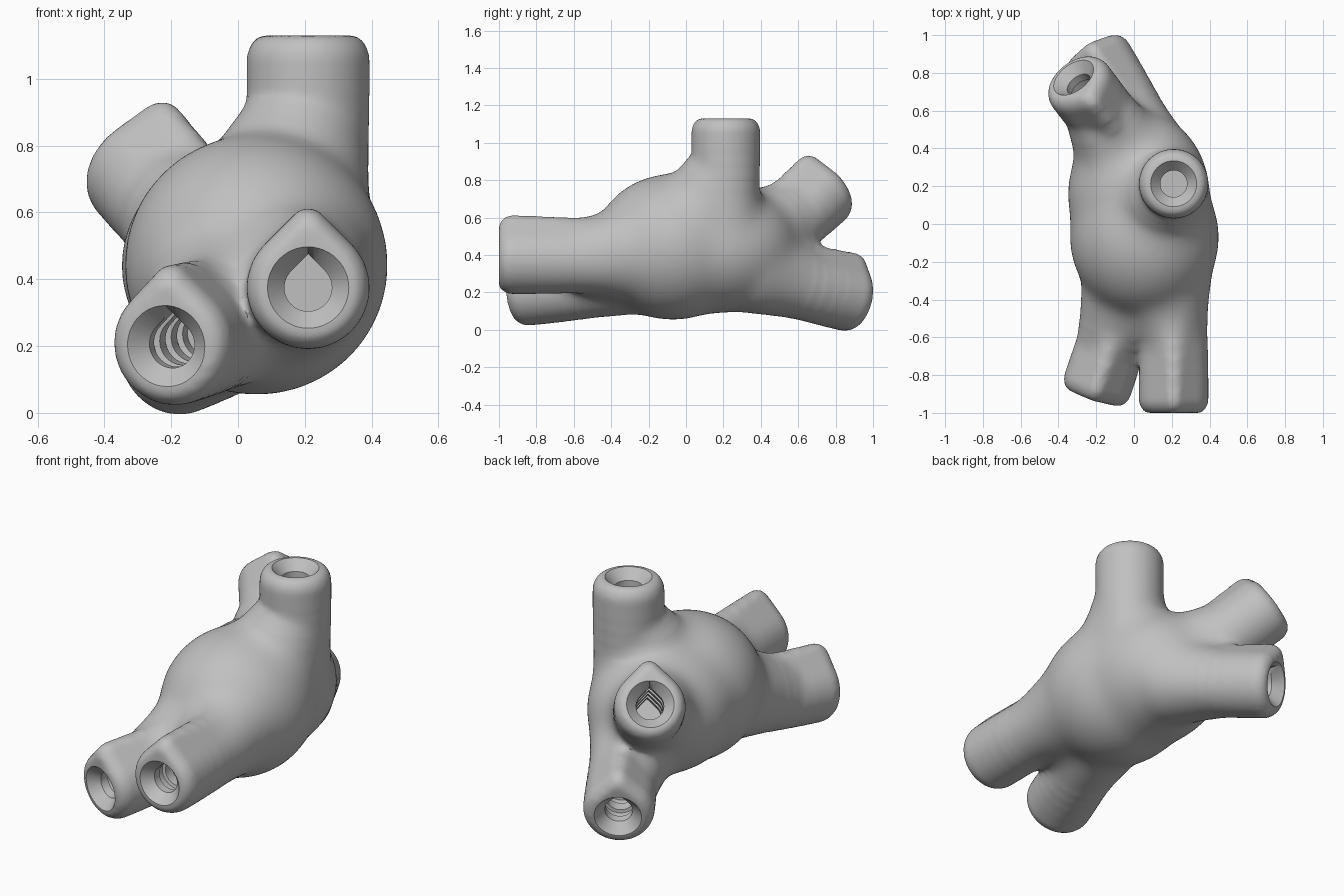
import bpy, bmesh, math
from mathutils import Vector, Matrix

if bpy.data.objects.get("Cube"):
    bpy.data.objects.remove(bpy.data.objects["Cube"])

UP = Vector((0, 0, 1))
SIDES = 48

# Each tube: end centre, outward direction, length, pointed top,
# then its flared root: start depth, root centre, root radius
TUBES = [
    ((0.21, 0.213, 1.13), (0, 0, 1), 0.6, False, 0.23, (0.135, 0.11, 0.64), 0.28),
    ((0.21, -1.0, 0.375), (0, -1, 0), 0.9, True, 0.36, (0.12, -0.15, 0.43), 0.32),
    ((-0.215, -0.92, 0.2), (-0.31, -0.94, -0.09), 0.8, True, 0.25, (0.0, -0.22, 0.37), 0.28),
    ((-0.32, 0.775, 0.765), (-0.5, 0.65, 0.57), 0.6, True, 0.22, (-0.02, 0.30, 0.46), 0.29),
    ((-0.222, 0.925, 0.162), (-0.5, 0.84, -0.2), 0.7, True, 0.22, (0.06, 0.35, 0.33), 0.25),
]
# Distance behind the end, radius
OUTER = [(0.0, 0.142), (0.012, 0.16), (0.03, 0.174), (0.06, 0.184)]


def bore_profile():
    """Round countersink, then a ribbed blind bore: depth, radius, pointed."""
    rings = [(-0.02, 0.138, False), (0.0, 0.122, False), (0.055, 0.071, True)]
    for i in range(3):
        z = 0.1 + 0.11 * i
        rings += [(z, 0.071, True), (z + 0.004, 0.088, True),
                  (z + 0.05, 0.088, True), (z + 0.054, 0.071, True)]
    return rings + [(0.42, 0.071, True)]


def outline(radius, pointed, limit):
    """Circle, or a drop shape with a 45 degree roof on its upper side."""
    pts = []
    for i in range(SIDES):
        a = 2 * math.pi * i / SIDES
        off = min(a, 2 * math.pi - a)
        r = radius
        if pointed and off < math.pi / 4:
            r = min(radius / math.cos(math.pi / 4 - off), limit * radius / math.cos(off))
        pts.append((r * math.sin(a), r * math.cos(a)))
    return pts


def add_tube(bm, end, direction, rings, limit):
    """Loft a closed tube backwards from its end."""
    end, d = Vector(end), Vector(direction).normalized()
    side = d.cross(UP)
    side = side.normalized() if side.length > 0.01 else Vector((1, 0, 0))
    up = side.cross(d)
    loops = []
    for depth, radius, pointed in rings:
        loops.append([bm.verts.new(end - d * depth + side * x + up * y)
                      for x, y in outline(radius, pointed, limit)])
    faces = [bm.faces.new(loops[0]), bm.faces.new(loops[-1][::-1])]
    for a, b in zip(loops, loops[1:]):
        for i in range(SIDES):
            j = (i + 1) % SIDES
            faces.append(bm.faces.new((a[i], b[i], b[j], a[j])))
    bmesh.ops.recalc_face_normals(bm, faces=faces)


def add_flare(bm, start, root, radius):
    """Cone that widens from a tube into the core."""
    axis = root - start
    place = Matrix.LocRotScale((start + root) / 2, axis.to_track_quat('Z', 'Y'), None)
    bmesh.ops.create_cone(bm, cap_ends=True, segments=SIDES, radius1=0.172,
                          radius2=radius, depth=axis.length, matrix=place)


def make_object(name, bm):
    mesh = bpy.data.meshes.new(name)
    bm.to_mesh(mesh)
    bm.free()
    obj = bpy.data.objects.new(name, mesh)
    bpy.context.collection.objects.link(obj)
    return obj


def apply_modifiers(obj):
    bpy.context.view_layer.update()
    graph = bpy.context.evaluated_depsgraph_get()
    mesh = bpy.data.meshes.new_from_object(obj.evaluated_get(graph))
    obj.modifiers.clear()
    obj.data = mesh


# Swollen core and five flared tubes
bm = bmesh.new()
for centre, radii in [((0.055, -0.07, 0.443), (0.4, 0.43, 0.395)),
                      ((0.025, 0.16, 0.44), (0.38, 0.44, 0.355))]:
    bmesh.ops.create_uvsphere(bm, u_segments=48, v_segments=32, radius=1,
                              matrix=Matrix.LocRotScale(Vector(centre), None, Vector(radii)))
for end, d, length, pointed, depth, root, radius in TUBES:
    rings = [(z, r, pointed) for z, r in OUTER] + [(length, 0.184, pointed)]
    add_tube(bm, end, d, rings, 1.3)
    add_flare(bm, Vector(end) - Vector(d).normalized() * depth, Vector(root), radius)
hub = make_object("connector_hub", bm)

# Fuse into one skin
fuse = hub.modifiers.new("fuse", 'REMESH')
fuse.mode = 'VOXEL'
fuse.voxel_size = 0.014
apply_modifiers(hub)

# Blend the junctions strongly and the tube ends lightly
bm = bmesh.new()
bm.from_mesh(hub.data)
ends = [Vector(t[0]) for t in TUBES]
for reach, passes in [(0, 3), (0.26, 10), (0.31, 15), (0.37, 25), (0.43, 25)]:
    verts = [v for v in bm.verts if min((v.co - e).length for e in ends) >= reach]
    for _ in range(passes):
        bmesh.ops.smooth_vert(bm, verts=verts, factor=0.5,
                              use_axis_x=True, use_axis_y=True, use_axis_z=True)
bm.to_mesh(hub.data)
bm.free()

# Sockets cut into every tube end
bm = bmesh.new()
for end, d, length, pointed, *_ in TUBES:
    rings = [(z, r, p and pointed) for z, r, p in bore_profile()]
    add_tube(bm, end, d, rings, 1.42)
cutter = make_object("socket_cutter", bm)
cutter.hide_render = True
cut = hub.modifiers.new("sockets", 'BOOLEAN')
cut.operation = 'DIFFERENCE'
cut.solver = 'EXACT'
cut.object = cutter
apply_modifiers(hub)
bpy.data.objects.remove(cutter)

# Plain grey finish
grey = bpy.data.materials.new("plain_grey")
grey.use_nodes = True
colour = (0.53, 0.53, 0.53, 1)
grey.diffuse_color = colour
grey.node_tree.nodes["Principled BSDF"].inputs["Base Color"].default_value = colour
hub.data.materials.clear()
hub.data.materials.append(grey)
for face in hub.data.polygons:
    face.material_index = 0

bpy.ops.object.select_all(action='DESELECT')
hub.select_set(True)
bpy.context.view_layer.objects.active = hub
bpy.ops.object.shade_smooth_by_angle(angle=math.radians(32))
